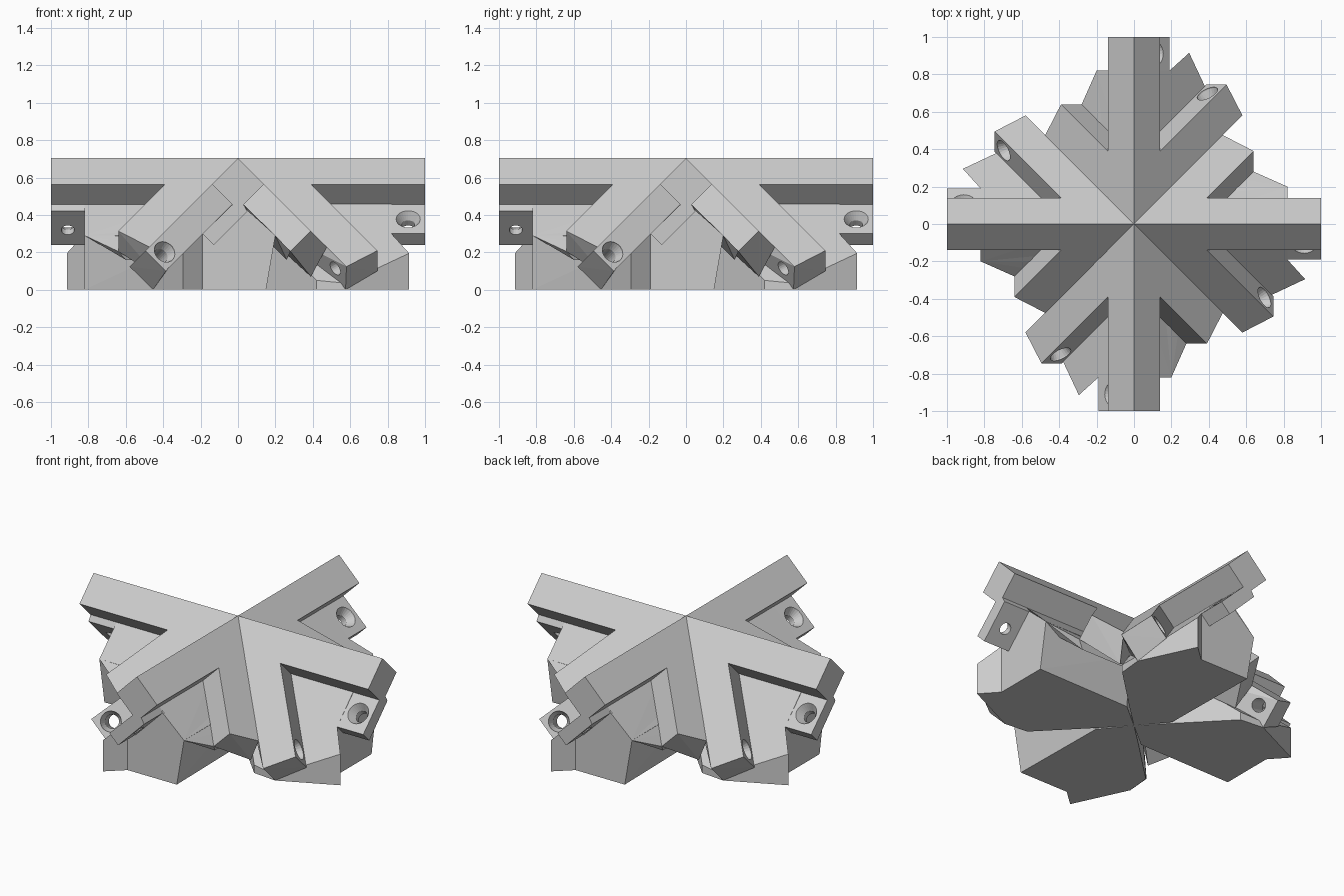
import bpy, bmesh, math
from mathutils import Vector, Matrix

if "Cube" in bpy.data.objects:
    bpy.data.objects.remove(bpy.data.objects["Cube"])

grey = bpy.data.materials.new("plain_grey")
grey.diffuse_color = (0.6, 0.6, 0.6, 1)
grey.use_nodes = True
grey.node_tree.nodes["Principled BSDF"].inputs["Base Color"].default_value = grey.diffuse_color


def make(name, bm):
    bmesh.ops.recalc_face_normals(bm, faces=bm.faces[:])
    me = bpy.data.meshes.new(name)
    bm.to_mesh(me)
    bm.free()
    me.materials.append(grey)
    ob = bpy.data.objects.new(name, me)
    bpy.context.collection.objects.link(ob)
    return ob


def prism(name, bottom, top):
    """Closed solid between two matching outlines."""
    bm = bmesh.new()
    a = [bm.verts.new(p) for p in bottom]
    b = [bm.verts.new(p) for p in top]
    bm.faces.new(a)
    bm.faces.new(b)
    for i in range(len(a)):
        j = (i + 1) % len(a)
        bm.faces.new((a[i], a[j], b[j], b[i]))
    return make(name, bm)


def hull(name, pts):
    bm = bmesh.new()
    for p in pts:
        bm.verts.new(p)
    res = bmesh.ops.convex_hull(bm, input=bm.verts[:])
    loose = [v for v in bm.verts if not v.link_faces]
    bmesh.ops.delete(bm, geom=loose, context='VERTS')
    bmesh.ops.dissolve_limit(bm, angle_limit=0.01, verts=bm.verts[:], edges=bm.edges[:])
    return make(name, bm)


def drill(ob, centre, normal, wide, narrow, depth):
    """Countersunk through hole along the face normal."""
    rings = [(wide, 0.05), (wide, 0.0), (narrow, -0.045), (narrow, -depth)]
    rot = Vector(normal).to_track_quat('Z', 'Y').to_matrix().to_4x4()
    m = Matrix.Translation(centre) @ rot
    bm = bmesh.new()
    n = 24
    loops = [[bm.verts.new(m @ Vector((r * math.cos(2 * math.pi * k / n),
                                       r * math.sin(2 * math.pi * k / n), z)))
              for k in range(n)] for r, z in rings]
    bm.faces.new(loops[0])
    bm.faces.new(loops[-1])
    for u, v in zip(loops, loops[1:]):
        for k in range(n):
            j = (k + 1) % n
            bm.faces.new((u[k], u[j], v[j], v[k]))
    cutter = make("hole_cutter", bm)
    cutter.hide_render = True
    mod = ob.modifiers.new("hole", 'BOOLEAN')
    mod.operation, mod.object, mod.solver = 'DIFFERENCE', cutter, 'EXACT'
    dg = bpy.context.evaluated_depsgraph_get()
    me = bpy.data.meshes.new_from_object(ob.evaluated_get(dg))
    ob.modifiers.clear()
    ob.data = me
    bpy.data.objects.remove(cutter)


# ridge beam with a bolting tab hanging on one side
section = [(0, .704), (.14, .564), (.03, .455), (.05, .42), (-.13, .24),
           (-.19, .30), (-.03, .455), (-.14, .564)]
beam = prism("ridge_beam", [(x, 0, z) for x, z in section],
             [(x, -1, z) for x, z in section])
drill(beam, (-.11, -.91, .378), (-1, 0, 1), .065, .035, .25)

# long half of the sloping diagonal strut
long_strut = hull("long_strut", [
    (0, 0, .704), (-.58, -.58, .124), (-.495, -.745, .209), (-.14, -.39, .564),
    (-.385, -.745, .10), (-.03, -.39, .455), (-.455, -.575, 0), (-.03, -.03, .40)])
drill(long_strut, (-.395, -.692, .2), (1, -2, 1), .06, .04, .4)

# short half of the next diagonal strut
short_strut = hull("short_strut", [
    (0, 0, .704), (.475, -.475, .229), (.39, -.64, .314), (.14, -.39, .564),
    (.28, -.64, .205), (.03, -.39, .455), (.39, -.43, .07), (.03, -.03, .40)])

# foot under the long side, sloping plate on top, flat on the ground
foot = [(0, 0), (0, -.82), (-.19, -.82), (-.295, -.915), (-.455, -.575),
        (-.44, -.42), (-.16, -.15)]
long_foot = prism("long_foot", [(x, y, 0) for x, y in foot],
                  [(x, y, .49 + x) for x, y in foot])

# foot under the short side, with a slightly leaning wall
short_foot = hull("short_foot", [
    (0, 0, 0), (0, -.82, 0), (.15, -.82, 0), (.14, -.17, 0),
    (0, 0, .47), (0, -.82, .47), (.2, -.82, .29), (.2, -.2, .29)])

# overhanging plate beside the short strut
short_plate = hull("short_plate", [
    (.03, -.3, .455), (.03, -.82, .455), (.2, -.82, .29), (.28, -.64, .205),
    (.28, -.3, .205), (.17, -.74, .25), (.26, -.6, .16), (.26, -.3, .16)])

# repeat every part around the vertical axis
for part in (beam, long_strut, short_strut, long_foot, short_foot, short_plate):
    for k in range(1, 4):
        dup = part.copy()
        dup.name = f"{part.name}_{k + 1}"
        dup.rotation_euler = (0, 0, k * math.pi / 2)
        bpy.context.collection.objects.link(dup)
